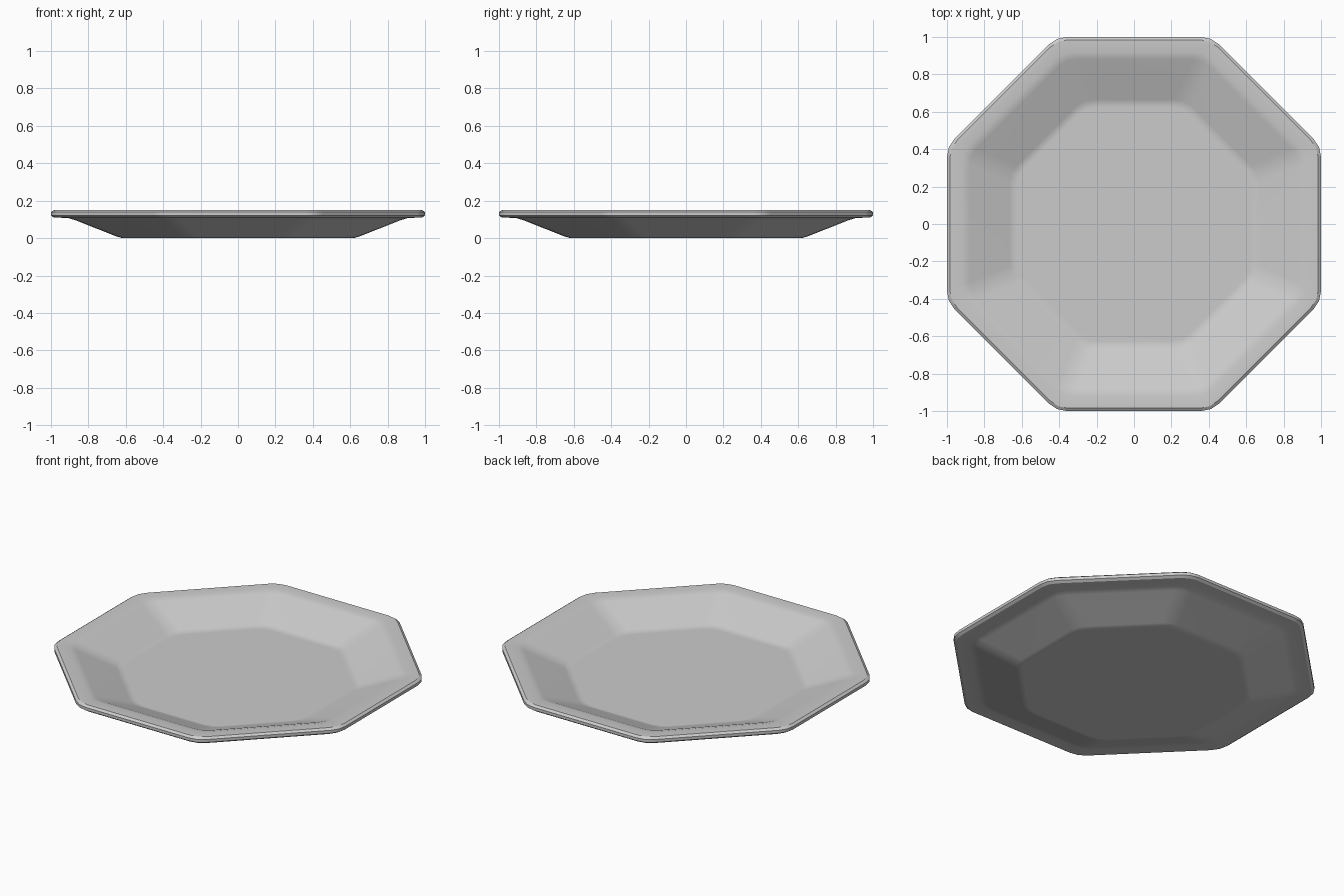
import bpy
import bmesh
from math import radians, sin, cos, tan
from mathutils import Matrix, Vector

cube = bpy.data.objects.get("Cube")
if cube:
    bpy.data.objects.remove(cube, do_unlink=True)

SIDES = 8
HALF = radians(180 / SIDES)
CUT = 0.055  # distance trimmed off each side at a rounded corner

# Cross-section, as (distance from centre to side, height), underside to inside
PROFILE = [
    (0.62, 0.0), (0.655, 0.011), (0.87, 0.096), (0.91, 0.108),
    (0.985, 0.11), (1.0, 0.121), (1.0, 0.139), (0.985, 0.15),
    (0.92, 0.15), (0.88, 0.139), (0.665, 0.051), (0.625, 0.04),
]


def rounded_octagon(apothem, z):
    """Points of an octagon whose corners are rounded with short arcs."""
    radius = apothem / cos(HALF)
    fillet = CUT / tan(HALF)
    bulge = fillet * (1 / cos(HALF) - 1)
    corner = [
        Vector((radius - CUT * sin(HALF), -CUT * cos(HALF), z)),
        Vector((radius - bulge, 0, z)),
        Vector((radius - CUT * sin(HALF), CUT * cos(HALF), z)),
    ]
    points = []
    for k in range(SIDES):
        turn = Matrix.Rotation(HALF * (2 * k + 1), 3, 'Z')
        points += [turn @ p for p in corner]
    return points


# Plate body: rings bridged from the base, around the rim, to the inner floor
bm = bmesh.new()
rings = [[bm.verts.new(p) for p in rounded_octagon(a, z)] for a, z in PROFILE]
for low, high in zip(rings, rings[1:]):
    for i in range(len(low)):
        j = (i + 1) % len(low)
        bm.faces.new((low[i], low[j], high[j], high[i]))
bm.faces.new(list(reversed(rings[0])))
bm.faces.new(rings[-1])
bmesh.ops.recalc_face_normals(bm, faces=bm.faces[:])

mesh = bpy.data.meshes.new("plate")
bm.to_mesh(mesh)
bm.free()
plate = bpy.data.objects.new("plate", mesh)
bpy.context.collection.objects.link(plate)

# Glaze colour
glaze = bpy.data.materials.new("light_grey_glaze")
glaze.use_nodes = True
colour = (0.6, 0.6, 0.6, 1.0)
glaze.diffuse_color = colour
glaze.node_tree.nodes["Principled BSDF"].inputs["Base Color"].default_value = colour
mesh.materials.append(glaze)

# Soft shading on the slopes, crisp edges on the rim
bpy.ops.object.select_all(action='DESELECT')
plate.select_set(True)
bpy.context.view_layer.objects.active = plate
bpy.ops.object.shade_smooth_by_angle(angle=radians(30))
weighted = plate.modifiers.new("flat_faces", 'WEIGHTED_NORMAL')
weighted.keep_sharp = True
